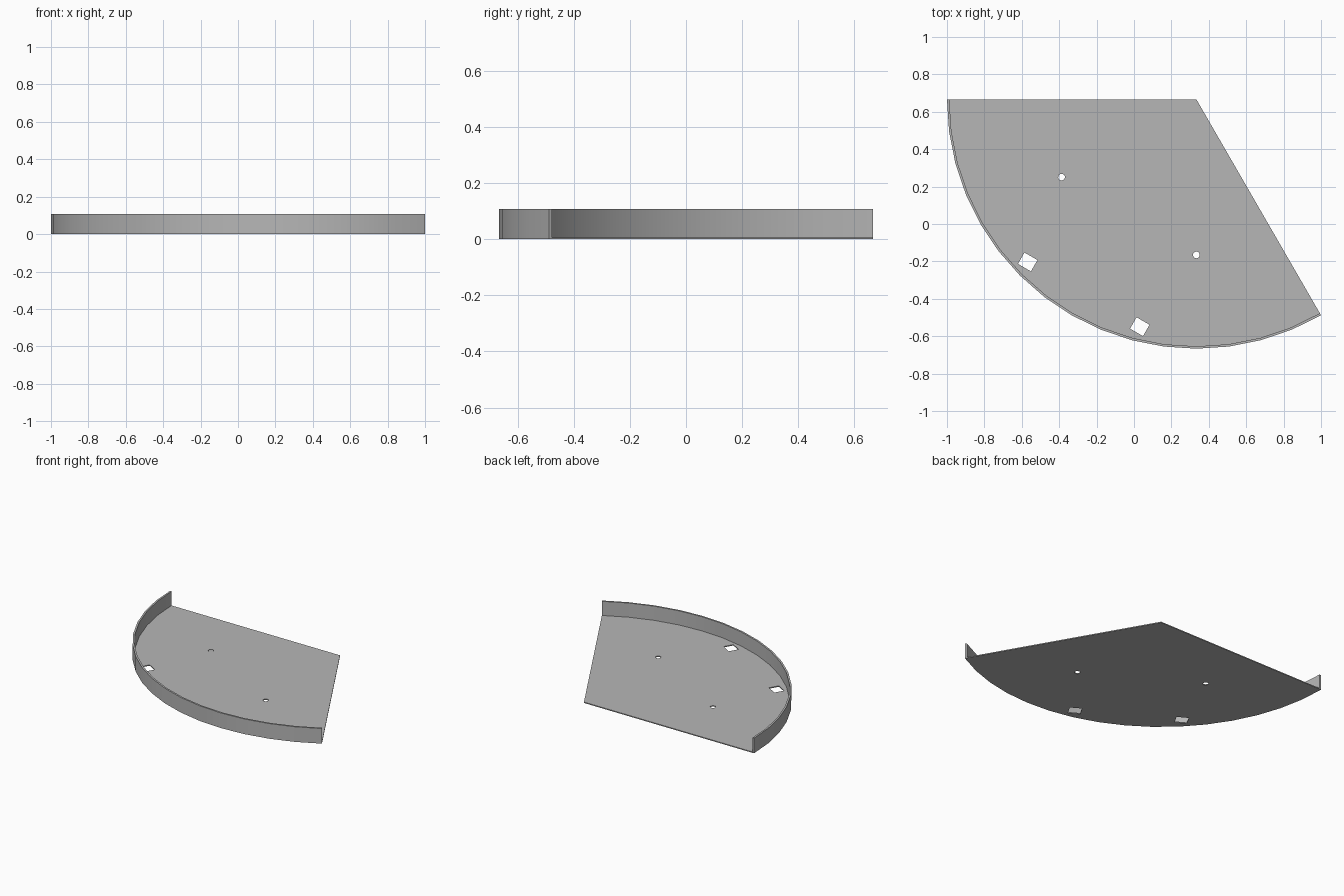
import bpy, bmesh
from math import radians, cos, sin
from mathutils import Vector, Matrix

cube = bpy.data.objects.get("Cube")
if cube:
    bpy.data.objects.remove(cube, do_unlink=True)

RADIUS, WALL, FLOOR, HEIGHT = 1.3333, 0.0125, 0.0067, 0.107
STEPS, START, SWEEP = 16, 180, 120
APEX = Vector((0.3333, 0.6667, 0))

grey = bpy.data.materials.new("plain grey")
grey.use_nodes = True
colour = (0.47, 0.47, 0.47, 1)
grey.diffuse_color = colour
grey.node_tree.nodes["Principled BSDF"].inputs["Base Color"].default_value = colour


def polar(radius, angle, z=0):
    a = radians(angle)
    return APEX + Vector((radius * cos(a), radius * sin(a), z))


def make_object(name, bm):
    bmesh.ops.recalc_face_normals(bm, faces=bm.faces)
    mesh = bpy.data.meshes.new(name)
    bm.to_mesh(mesh)
    bm.free()
    obj = bpy.data.objects.new(name, mesh)
    bpy.context.collection.objects.link(obj)
    return obj


def raise_faces(bm, faces, height):
    """Extrude faces upward and return the new top faces."""
    new = bmesh.ops.extrude_face_region(bm, geom=faces, use_keep_orig=False)["geom"]
    verts = [g for g in new if isinstance(g, bmesh.types.BMVert)]
    bmesh.ops.translate(bm, verts=verts, vec=(0, 0, height))
    return [g for g in new if isinstance(g, bmesh.types.BMFace)]


# Sector tray: flat floor with a thin upright rim along the arc
bm = bmesh.new()
angles = [START + SWEEP * i / STEPS for i in range(STEPS + 1)]
inner = [bm.verts.new(polar(RADIUS - WALL, a)) for a in angles]
outer = [bm.verts.new(polar(RADIUS, a)) for a in angles]
apex = bm.verts.new(APEX)
base = [bm.faces.new([apex] + inner)]
for i in range(STEPS):
    base.append(bm.faces.new((inner[i], outer[i], outer[i + 1], inner[i + 1])))
top = bmesh.ops.duplicate(bm, geom=base)["geom"]
top = [g for g in top if isinstance(g, bmesh.types.BMFace)]
bmesh.ops.translate(bm, verts=list({v for f in top for v in f.verts}), vec=(0, 0, FLOOR))
border = [e for e in bm.edges if e.is_boundary]
bmesh.ops.bridge_loops(bm, edges=border)
raise_faces(bm, [f for f in top if len(f.verts) == 4], HEIGHT - FLOOR)
tray = make_object("sector_tray", bm)
tray.data.materials.append(grey)

# Cutters: two round screw holes and two square slots, mirrored about the middle
cutters = []
middle = START + SWEEP / 2
for side in (-1, 1):
    bm = bmesh.new()
    bmesh.ops.create_cone(bm, cap_ends=True, segments=16, radius1=0.018, radius2=0.018,
                          depth=0.1, matrix=Matrix.Translation(polar(0.832, middle + side * 30)))
    cutters.append(make_object("round_hole_cutter", bm))

    bm = bmesh.new()
    along = polar(1, middle + 90) - APEX
    place = Matrix.Translation(polar(1.204, middle) + along * side * 0.346)
    turn = Matrix.Rotation(radians(middle), 4, "Z")
    bmesh.ops.create_cube(bm, size=1, matrix=place @ turn @ Matrix.Diagonal((0.07, 0.08, 0.1, 1)))
    cutters.append(make_object("square_hole_cutter", bm))

for cutter in cutters:
    cutter.hide_render = True
    mod = tray.modifiers.new("hole", "BOOLEAN")
    mod.operation, mod.solver, mod.object = "DIFFERENCE", "EXACT", cutter

# Apply the cuts and smooth the curved rim
bpy.ops.object.select_all(action="DESELECT")
tray.select_set(True)
bpy.context.view_layer.objects.active = tray
for mod in list(tray.modifiers):
    bpy.ops.object.modifier_apply(modifier=mod.name)
for cutter in cutters:
    bpy.data.objects.remove(cutter, do_unlink=True)
bpy.ops.object.shade_smooth_by_angle(angle=radians(30))
